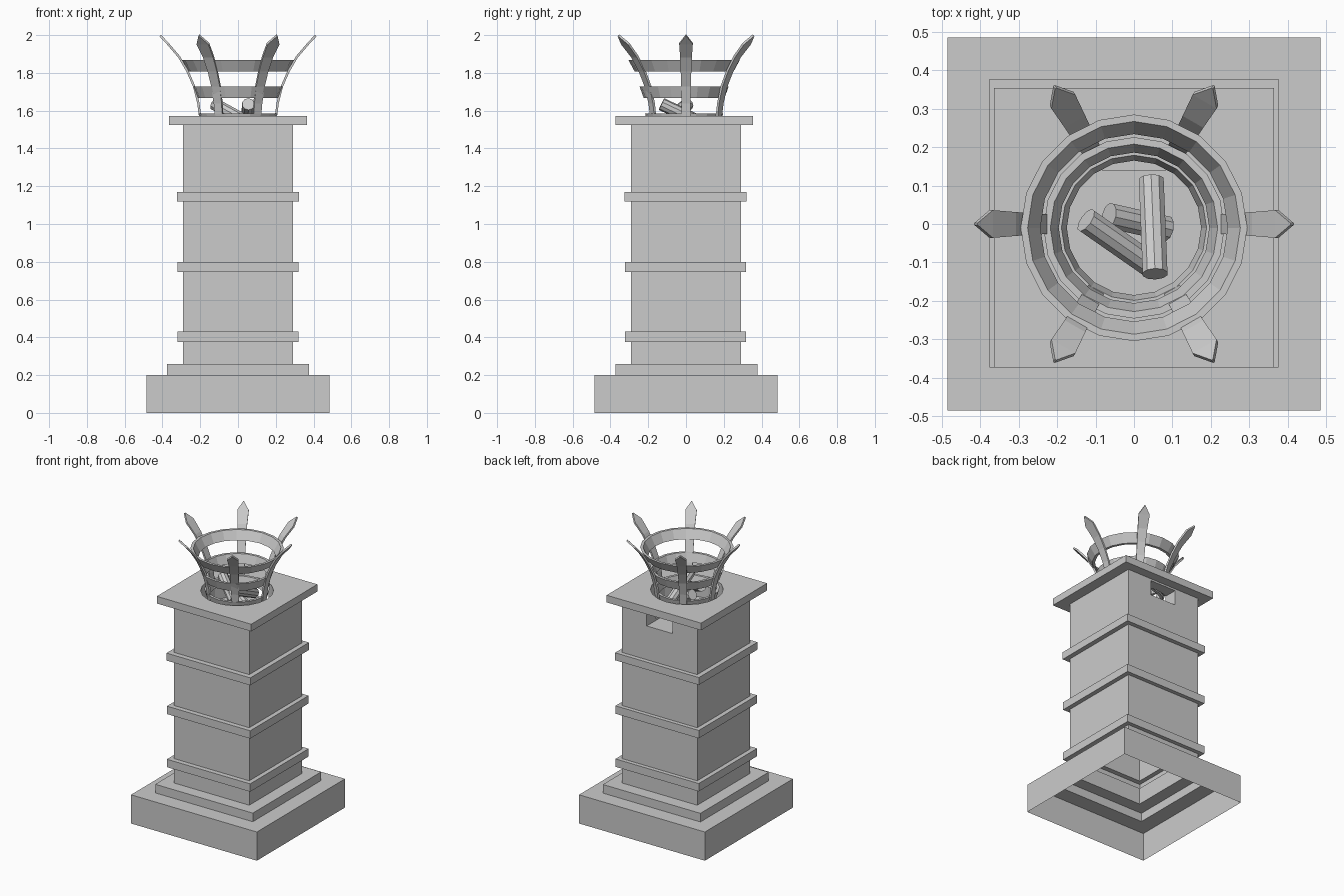
import bpy, bmesh, math
from mathutils import Vector, Matrix

if "Cube" in bpy.data.objects:
    bpy.data.objects.remove(bpy.data.objects["Cube"])


def make_object(name, bm):
    bmesh.ops.recalc_face_normals(bm, faces=bm.faces)
    mesh = bpy.data.meshes.new(name)
    bm.to_mesh(mesh)
    bm.free()
    ob = bpy.data.objects.new(name, mesh)
    bpy.context.collection.objects.link(ob)
    return ob


def loft(bm, loops, closed=False):
    """Skin a list of coordinate loops; cap the ends or close into a ring."""
    rows = [[bm.verts.new(p) for p in lp] for lp in loops]
    n = len(rows[0])
    pairs = list(zip(rows, rows[1:])) + ([(rows[-1], rows[0])] if closed else [])
    for a, b in pairs:
        for i in range(n):
            j = (i + 1) % n
            bm.faces.new((a[i], a[j], b[j], b[i]))
    if not closed:
        bm.faces.new(rows[0])
        bm.faces.new(rows[-1])


# Stepped square pedestal: (half size, y offset, bottom z, top z)
levels = [(0.485, 0, 0, 0.2), (0.376, 0.002, 0.2, 0.26), (0.29, 0, 0.26, 0.375),
          (0.321, -0.003, 0.375, 0.43), (0.29, 0, 0.43, 0.745),
          (0.321, -0.003, 0.745, 0.8), (0.29, 0, 0.8, 1.118),
          (0.323, -0.003, 1.118, 1.17), (0.29, 0, 1.17, 1.523),
          (0.364, -0.01, 1.523, 1.573)]
loops = []
for h, oy, z0, z1 in levels:
    for z in (z0, z1):
        loops.append([(sx * h, sy * h + oy, z) for sx, sy in ((-1, -1), (1, -1), (1, 1), (-1, 1))])
bm = bmesh.new()
loft(bm, loops)
pedestal = make_object("pedestal", bm)

# Fire pit in the cap and ash opening at the back
bm = bmesh.new()
bmesh.ops.create_cone(bm, cap_ends=True, segments=20, radius1=0.23, radius2=0.23, depth=0.4,
                      matrix=Matrix.Translation((0, -0.01, 1.62)))
pit = make_object("pit_cutter", bm)
bm = bmesh.new()
bmesh.ops.create_cube(bm, size=1, matrix=Matrix.Translation((0, 0.25, 1.4575)) @ Matrix.Diagonal((0.2, 0.22, 0.105, 1)))
ash = make_object("ash_opening_cutter", bm)
bpy.context.view_layer.objects.active = pedestal
for cutter in (pit, ash):
    cutter.hide_render = True
    mod = pedestal.modifiers.new("cut", 'BOOLEAN')
    mod.operation = 'DIFFERENCE'
    mod.solver = 'EXACT'
    mod.object = cutter
    bpy.ops.object.modifier_apply(modifier=mod.name)
for cutter in (pit, ash):
    bpy.data.objects.remove(cutter)

# The pedestal is an open shell underneath
bm = bmesh.new()
bm.from_mesh(pedestal.data)
bmesh.ops.delete(bm, geom=[f for f in bm.faces if all(v.co.z < 0.001 for v in f.verts)], context='FACES')
bm.to_mesh(pedestal.data)
bm.free()


# Flared hoops of the fire basket
def hoop(name, z0, z1, r0, r1, t=0.018, n=20):
    prof = [(r0, z0), (r1, z1), (r1 - t, z1), (r0 - t, z0)]
    bm = bmesh.new()
    loft(bm, [[(r * math.cos(a), r * math.sin(a) - 0.01, z) for r, z in prof]
              for a in (2 * math.pi * k / n for k in range(n))], closed=True)
    make_object(name, bm)


hoop("basket_hoop_top", 1.808, 1.868, 0.262, 0.295)
hoop("basket_hoop_middle", 1.668, 1.728, 0.214, 0.236)
hoop("basket_hoop_bottom", 1.535, 1.586, 0.193, 0.207)

# Six curved blades: (radius, z, half width)
path = [(0.197, 1.54, 0.022), (0.21, 1.64, 0.024), (0.233, 1.73, 0.026), (0.268, 1.81, 0.028),
        (0.312, 1.885, 0.031), (0.372, 1.955, 0.036), (0.412, 1.998, 0.002)]
for k in range(6):
    rot = Matrix.Rotation(math.radians(60 * k), 3, 'Z')
    loops = []
    for i, (r, z, w) in enumerate(path):
        a, b = path[max(i - 1, 0)], path[min(i + 1, len(path) - 1)]
        nrm = Vector((b[1] - a[1], 0, a[0] - b[0])).normalized() * 0.006
        c = Vector((r, 0, z))
        side = Vector((0, w, 0))
        loops.append([rot @ p for p in (c - nrm - side, c + nrm - side, c + nrm + side, c - nrm + side)])
    bm = bmesh.new()
    loft(bm, loops)
    make_object("basket_blade_%d" % (k + 1), bm)

# Logs stacked in the pit
logs = [((0.055, -0.13, 1.635), (0.045, 0.115, 1.52)),
        ((-0.125, 0.01, 1.635), (0.04, -0.105, 1.545)),
        ((-0.065, 0.022, 1.565), (0.085, -0.012, 1.47))]
for k, (a, b) in enumerate(logs):
    a, b = Vector(a), Vector(b)
    d = a - b
    bm = bmesh.new()
    bmesh.ops.create_cone(bm, cap_ends=True, segments=10, radius1=0.034, radius2=0.034, depth=d.length,
                          matrix=Matrix.Translation((a + b) / 2) @ d.to_track_quat('Z', 'Y').to_matrix().to_4x4())
    make_object("log_%d" % (k + 1), bm)
